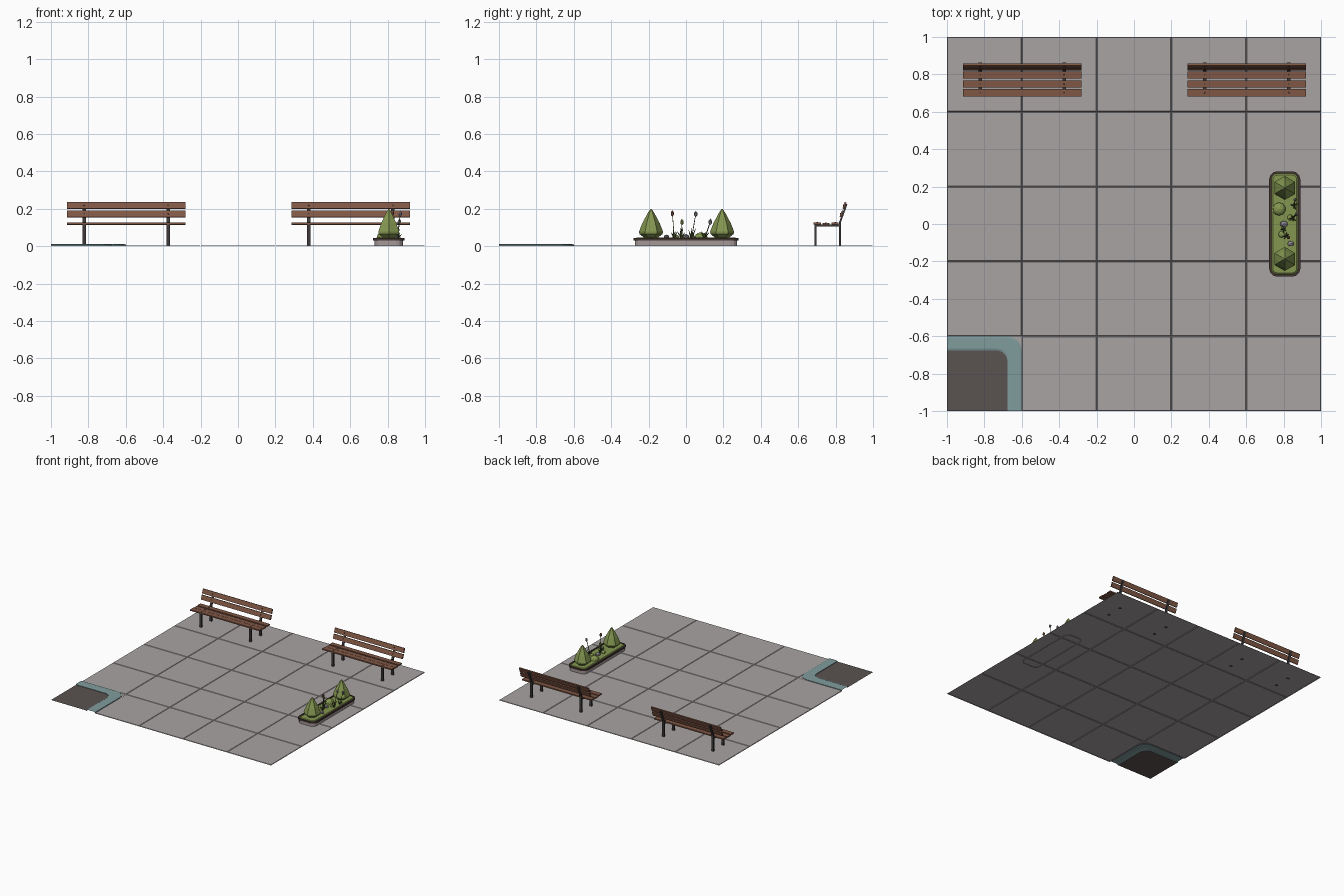
import bpy, bmesh, math, random
from mathutils import Matrix, Vector

if "Cube" in bpy.data.objects:
    bpy.data.objects.remove(bpy.data.objects["Cube"])

random.seed(4)


def material(name, r, g, b):
    m = bpy.data.materials.new(name)
    lin = [((c / 255 + 0.055) / 1.055) ** 2.4 for c in (r, g, b)]
    m.diffuse_color = (*lin, 1)
    m.use_nodes = True
    m.node_tree.nodes["Principled BSDF"].inputs["Base Color"].default_value = m.diffuse_color
    return m


PAVING = material("paving grey", 168, 163, 162)
CURB = material("curb teal", 128, 156, 157)
ROAD = material("asphalt", 90, 82, 81)
WOOD = material("wood brown", 128, 87, 69)
METAL = material("dark metal", 62, 58, 58)
STONE = material("planter stone", 165, 152, 153)
RIM = material("planter rim", 68, 54, 48)
GREEN = material("bush green", 132, 150, 80)
LEAF = material("dark leaf green", 76, 90, 50)
BLOOM = material("grey bloom", 140, 135, 142)


def finish(bm, name, mat):
    me = bpy.data.meshes.new(name)
    bm.to_mesh(me)
    bm.free()
    me.materials.append(mat)
    ob = bpy.data.objects.new(name, me)
    bpy.context.collection.objects.link(ob)
    return ob


def loft(name, rows, mat, closed=True, cap=False):
    """Skin a list of point loops that all have the same length."""
    bm = bmesh.new()
    vs = [[bm.verts.new(p) for p in row] for row in rows]
    n = len(rows[0])
    for a, b in zip(vs, vs[1:]):
        for i in range(n if closed else n - 1):
            j = (i + 1) % n
            bm.faces.new((a[i], a[j], b[j], b[i]))
    if cap:
        bm.faces.new(vs[-1])
    return finish(bm, name, mat)


def add_box(bm, centre, size, tilt=0):
    m = (Matrix.Translation(centre) @ Matrix.Rotation(tilt, 4, 'X')
         @ Matrix.Diagonal((*size, 1)))
    bmesh.ops.create_cube(bm, size=1, matrix=m)


def add_rod(bm, a, b, r1, r2, sides=5):
    a, b = Vector(a), Vector(b)
    d = b - a
    m = Matrix.Translation((a + b) / 2) @ d.to_track_quat('Z', 'Y').to_matrix().to_4x4()
    bmesh.ops.create_cone(bm, cap_ends=True, segments=sides, radius1=r1,
                          radius2=r2, depth=d.length, matrix=m)


def add_ball(bm, centre, size, sub=1):
    m = Matrix.Translation(centre) @ Matrix.Diagonal((*size, 1))
    bmesh.ops.create_icosphere(bm, subdivisions=sub, radius=1, matrix=m)


# Paving: 5 x 5 tiles with sunken joints, one corner left out for the road
bm = bmesh.new()
bmesh.ops.create_grid(bm, x_segments=5, y_segments=5, size=1)
corner = [f for f in bm.faces if f.calc_center_median().x < -0.7
          and f.calc_center_median().y < -0.7]
bmesh.ops.delete(bm, geom=corner, context='FACES')
bmesh.ops.inset_individual(bm, faces=bm.faces[:], thickness=0.005, depth=0.004)
finish(bm, "paving_tiles", PAVING)


# Road corner: rounded curb, asphalt and the paving wedge outside the curve
def corner_path(d, z, r=0.08, ends=True):
    e = -0.6 - d
    pts = [(e - r + r * math.cos(t), e - r + r * math.sin(t), z)
           for t in [math.pi / 2 * i / 6 for i in range(7)]]
    return [(e, -1, z)] + pts + [(-1, e, z)] if ends else pts


loft("curb", [corner_path(0, 0), corner_path(0, 0.008), corner_path(0.008, 0.011),
              corner_path(0.066, 0.011, 0.065), corner_path(0.076, 0.008, 0.06),
              corner_path(0.076, 0, 0.06)], CURB, closed=False)
loft("asphalt", [[(-1, -1, 0.003)] + corner_path(0.076, 0.003, 0.06)], ROAD, cap=True)
loft("paving_corner_wedge", [[(-0.6, -0.6, 0.003)]
                             + corner_path(0, 0.003, ends=False)[::-1]], PAVING, cap=True)

# Benches: wooden slats on metal frames
LEAN = math.radians(-20)
for side, cx in (("left", -0.597), ("right", 0.603)):
    bm = bmesh.new()
    for y, z in ((0.702, 0.122), (0.748, 0.119), (0.797, 0.121)):
        add_box(bm, (cx, y, z), (0.632, 0.039, 0.01))
    finish(bm, side + "_bench_seat", WOOD)
    bm = bmesh.new()
    for y, z in ((0.832, 0.172), (0.847, 0.217)):
        add_box(bm, (cx, y, z), (0.632, 0.01, 0.037), LEAN)
    finish(bm, side + "_bench_back", WOOD)
    bm = bmesh.new()
    for x in (cx - 0.225, cx + 0.225):
        add_box(bm, (x, 0.692, 0.056), (0.018, 0.012, 0.112))
        add_box(bm, (x, 0.824, 0.066), (0.018, 0.012, 0.132))
        add_box(bm, (x, 0.758, 0.110), (0.018, 0.144, 0.010))
        add_box(bm, (x, 0.841, 0.176), (0.018, 0.009, 0.104), LEAN)
        for y, z in ((0.702, 0.127), (0.748, 0.124), (0.797, 0.126)):
            add_rod(bm, (x, y, z - 0.004), (x, y, z + 0.002), 0.005, 0.004, 6)
        for y, z in ((0.827, 0.173), (0.842, 0.218)):
            add_rod(bm, (x, y + 0.004, z), (x, y - 0.003, z + 0.001), 0.005, 0.004, 6)
    finish(bm, side + "_bench_frame", METAL)

# Planter: stone base, dark rim and green bed
PX = 0.806


def planter_loop(inset, z):
    r, pts = 0.045 - inset, []
    for k, (sx, sy) in enumerate(((1, 1), (-1, 1), (-1, -1), (1, -1))):
        for i in range(4):
            t = math.pi / 2 * (k + i / 3)
            pts.append((PX + sx * 0.039 + r * math.cos(t),
                        sy * 0.237 + r * math.sin(t), z))
    return pts


loft("planter_base", [planter_loop(0.008, 0), planter_loop(0.008, 0.031)], STONE)
loft("planter_rim", [planter_loop(0.008, 0.031), planter_loop(0, 0.031),
                     planter_loop(0, 0.044), planter_loop(0.012, 0.044),
                     planter_loop(0.012, 0.038)], RIM)
loft("planter_bed", [planter_loop(0.012, 0.040), planter_loop(0.02, 0.046)],
     GREEN, cap=True)

# Two pointed six-sided bushes
for name, y in (("front", -0.187), ("rear", 0.193)):
    rows = [[(PX + r * math.sin(math.pi / 3 * i), y - r * math.cos(math.pi / 3 * i), z)
             for i in range(6)]
            for r, z in ((0.035, 0.044), (0.062, 0.065), (0.064, 0.078),
                         (0.047, 0.122), (0.016, 0.180), (0.002, 0.200))]
    loft(name + "_bush", rows, GREEN, cap=True)

# Low round shrubs
bm = bmesh.new()
for x, y, r in ((0.776, 0.08, 0.035), (0.835, 0.035, 0.016), (0.79, -0.055, 0.018)):
    add_ball(bm, (x, y, 0.048), (r, r, r * 0.75), 2)
finish(bm, "low_shrubs", GREEN)

# Small stones in the bed
bm = bmesh.new()
for x, y, r in ((0.802, 0.0, 0.024), (0.838, -0.105, 0.020)):
    add_ball(bm, (x, y, 0.05), (r, r * 0.8, r * 0.6))
finish(bm, "bed_stones", BLOOM)

# Flowers: leaning stalk, long tip and a tuft of blades at the root
stalks, blades = bmesh.new(), bmesh.new()
tips = {m.name: (bmesh.new(), m) for m in (WOOD, BLOOM, GREEN)}
for root, head, mat in (((0.815, -0.062), (0.826, -0.073, 0.175), WOOD),
                        ((0.850, 0.030), (0.868, 0.052, 0.172), BLOOM),
                        ((0.800, -0.025), (0.795, -0.022, 0.128), GREEN),
                        ((0.855, 0.100), (0.862, 0.130, 0.130), BLOOM)):
    base = Vector((*root, 0.042))
    head = Vector(head)
    add_rod(stalks, base, head, 0.003, 0.002, 4)
    add_ball(tips[mat.name][0], head, (0.010, 0.010, 0.017))
    for i in range(5):
        t = math.tau * i / 5 + random.random()
        reach = random.uniform(0.015, 0.03)
        end = base + Vector((reach * 0.8 * math.cos(t), reach * math.sin(t),
                             random.uniform(0.02, 0.06)))
        add_rod(blades, base, end, 0.006, 0.001, 3)
finish(stalks, "flower_stalks", LEAF)
finish(blades, "flower_leaves", LEAF)
for key, (bm, mat) in tips.items():
    finish(bm, "flower_tips_" + key.replace(" ", "_"), mat)
